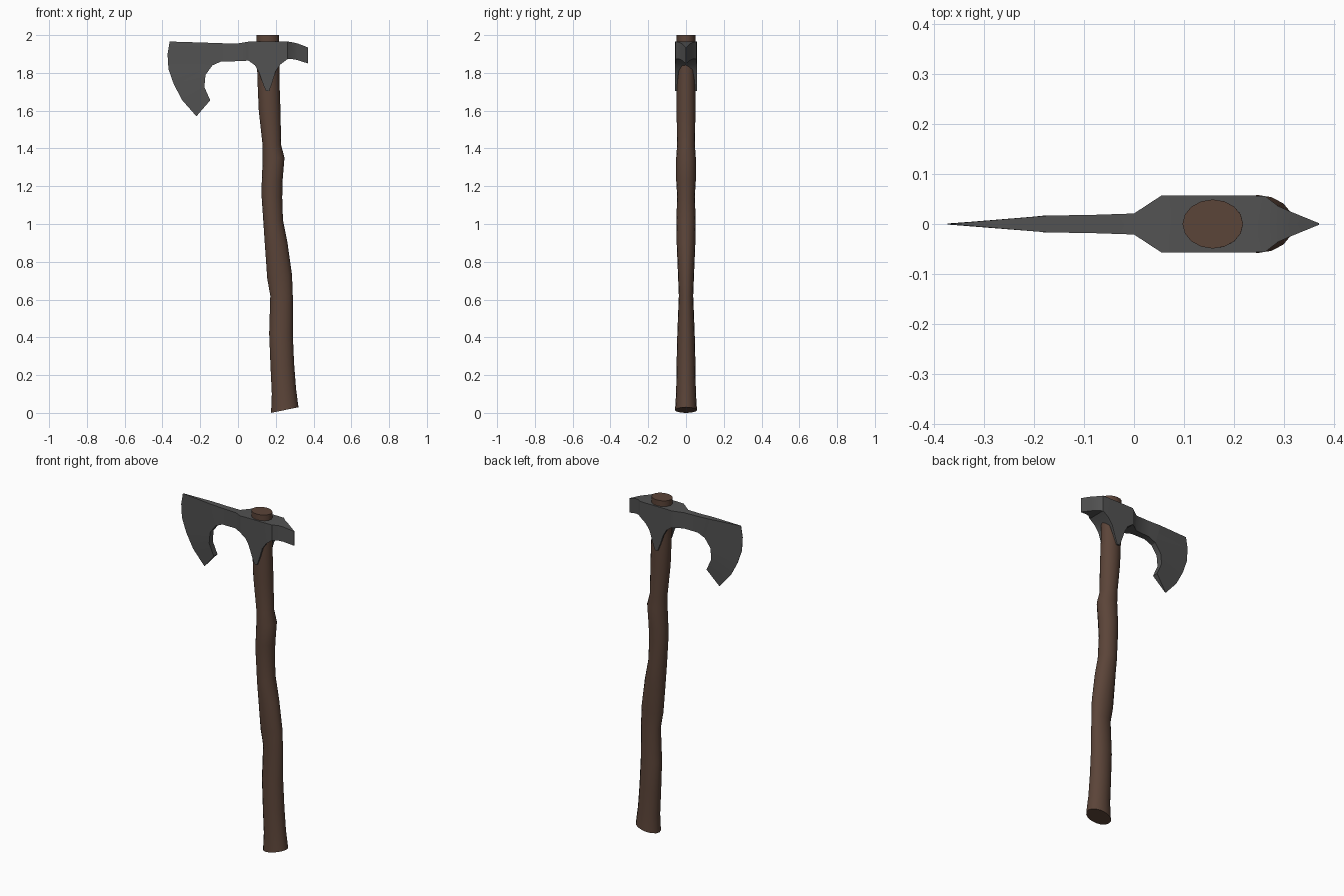
import bpy, bmesh, math


def material(name, rgb):
    m = bpy.data.materials.new(name)
    m.diffuse_color = (*rgb, 1)
    return m


def finish(bm, name, mat, angle):
    bmesh.ops.remove_doubles(bm, verts=bm.verts, dist=0.0005)
    bmesh.ops.recalc_face_normals(bm, faces=bm.faces)
    me = bpy.data.meshes.new(name)
    bm.to_mesh(me)
    bm.free()
    me.materials.append(mat)
    ob = bpy.data.objects.new(name, me)
    bpy.context.collection.objects.link(ob)
    bpy.ops.object.select_all(action='DESELECT')
    ob.select_set(True)
    bpy.context.view_layer.objects.active = ob
    bpy.ops.object.shade_smooth_by_angle(angle=math.radians(angle))
    return ob


def loft(bm, rings):
    """Skin a list of closed rings and cap both ends."""
    vs = [[bm.verts.new(p) for p in r] for r in rings]
    n = len(vs[0])
    for a, b in zip(vs, vs[1:]):
        for i in range(n):
            j = (i + 1) % n
            bm.faces.new((a[i], a[j], b[j], b[i]))
    bm.faces.new(vs[0])
    bm.faces.new(vs[-1])


wood = material("dark_wood", (0.105, 0.058, 0.040))
iron = material("dark_iron", (0.085, 0.085, 0.085))

# Crooked wooden handle: left x, left z, right x, right z, half depth
STATIONS = [
    (0.175, 0.00, 0.320, 0.03, 0.058), (0.179, 0.10, 0.307, 0.13, 0.052),
    (0.172, 0.25, 0.297, 0.26, 0.050), (0.165, 0.42, 0.290, 0.42, 0.046),
    (0.171, 0.62, 0.290, 0.62, 0.038), (0.155, 0.71, 0.286, 0.73, 0.042),
    (0.143, 0.88, 0.262, 0.90, 0.049), (0.135, 1.00, 0.238, 1.02, 0.051),
    (0.124, 1.16, 0.234, 1.14, 0.047), (0.126, 1.23, 0.236, 1.23, 0.052),
    (0.131, 1.35, 0.246, 1.35, 0.052), (0.130, 1.42, 0.228, 1.42, 0.047),
    (0.110, 1.60, 0.225, 1.60, 0.050), (0.103, 1.76, 0.219, 1.76, 0.049),
    (0.097, 2.00, 0.218, 2.00, 0.049),
]
SIDES = 16
rings = []
for xl, zl, xr, zr, d in STATIONS:
    ring = []
    for k in range(SIDES):
        a = 2 * math.pi * k / SIDES
        f = (1 + math.cos(a)) / 2
        ring.append((xl + (xr - xl) * f, d * math.sin(a), zl + (zr - zl) * f))
    rings.append(ring)
bm = bmesh.new()
loft(bm, rings)
finish(bm, "handle", wood, 40)

# Socket, side langets and poll: x, top z, side bottom z, middle bottom z, half thickness
COLUMNS = [
    (-0.09, 1.957, 1.860, 1.860, 0.018), (0.00, 1.956, 1.862, 1.862, 0.021),
    (0.055, 1.965, 1.865, 1.865, 0.057), (0.090, 1.966, 1.840, 1.842, 0.057),
    (0.110, 1.966, 1.805, 1.83, 0.057), (0.133, 1.966, 1.740, 1.83, 0.057),
    (0.148, 1.966, 1.703, 1.83, 0.057), (0.165, 1.966, 1.703, 1.83, 0.057),
    (0.180, 1.966, 1.745, 1.83, 0.057), (0.200, 1.966, 1.810, 1.83, 0.057),
    (0.225, 1.966, 1.845, 1.845, 0.057), (0.262, 1.966, 1.873, 1.873, 0.056),
    (0.288, 1.962, 1.873, 1.873, 0.036), (0.315, 1.956, 1.868, 1.868, 0.024),
    (0.370, 1.935, 1.850, 1.850, 0.0015),
]


def section(xt, xb, zt, zs, zm, t):
    half = [(xt, t, zt), (xb, t, zs), (xb, 0.8 * t, zs)]
    return ([(xt, 0, zt)] + half + [(xb, 0, zm)]
            + [(x, -y, z) for x, y, z in reversed(half)])


bm = bmesh.new()
loft(bm, [section(-0.17, -0.135, 1.960, 1.84, 1.84, 0.017)]
     + [section(x, x, *rest) for x, *rest in COLUMNS])

# Bearded blade: cutting edge paired with the thick inner curve
EDGE = [(-0.362, 1.966), (-0.373, 1.90), (-0.368, 1.82), (-0.340, 1.74),
        (-0.295, 1.655), (-0.220, 1.57)]
INNER = [(-0.170, 1.960), (-0.152, 1.90), (-0.135, 1.84), (-0.172, 1.79),
         (-0.178, 1.725), (-0.147, 1.655)]
loft(bm, [[(e[0], 0.001, e[1]), (i[0], 0.017, i[1]),
           (i[0], -0.017, i[1]), (e[0], -0.001, e[1])]
          for e, i in zip(EDGE, INNER)])
finish(bm, "axe_head", iron, 32)
